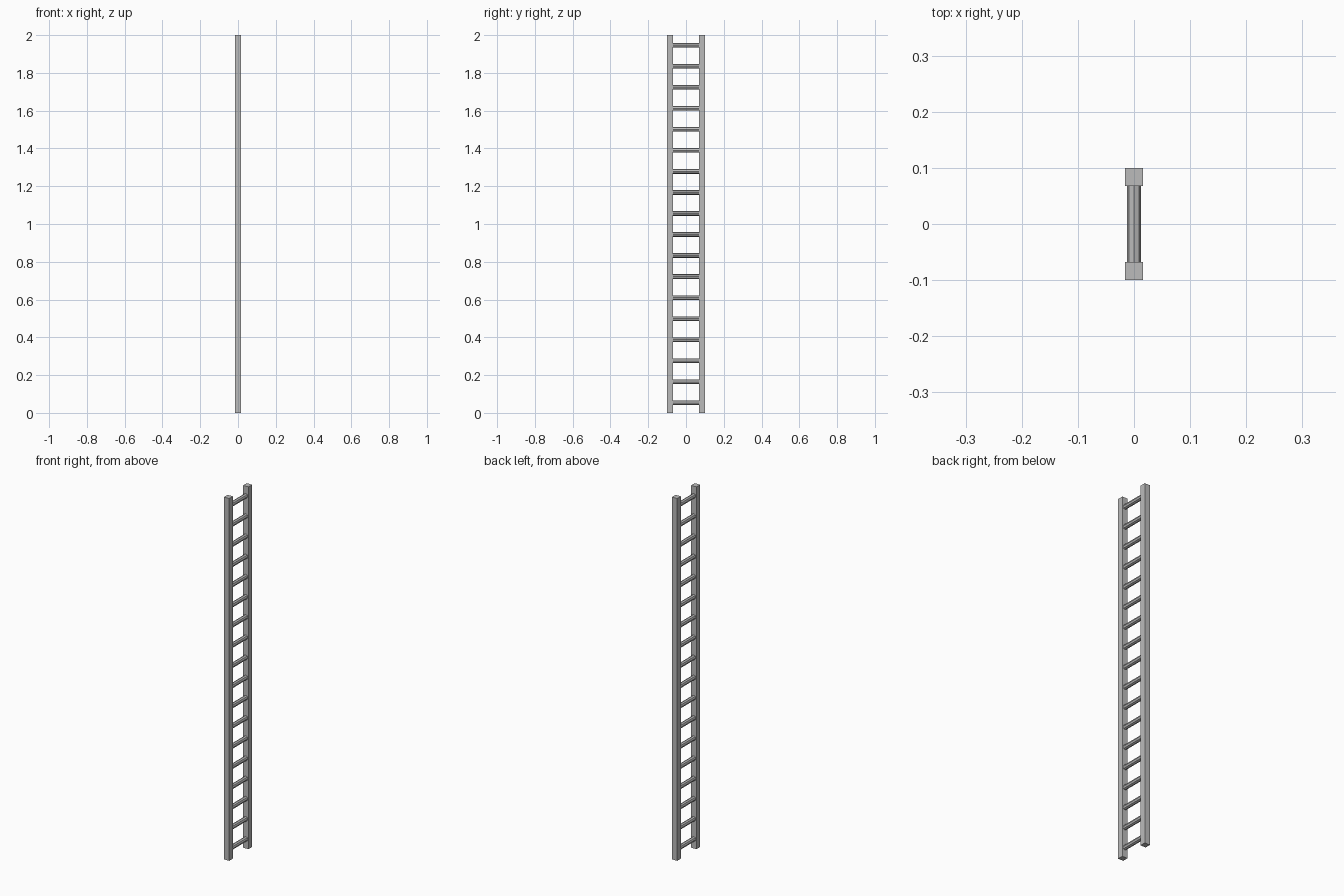
import bpy
from math import pi

cube = bpy.data.objects.get("Cube")
if cube:
    bpy.data.objects.remove(cube, do_unlink=True)

HEIGHT = 2.0
RAIL = 0.032          # square rail thickness
RAIL_Y = 0.084        # rail centre distance
RUNGS = 18
RUNG_RADIUS = 0.0125
FIRST, LAST = 0.053, 1.947

# Single metal colour
metal = bpy.data.materials.new("grey_metal")
metal.use_nodes = True
grey = (0.5, 0.5, 0.5, 1)
metal.diffuse_color = grey
metal.node_tree.nodes["Principled BSDF"].inputs["Base Color"].default_value = grey


def finish(name):
    obj = bpy.context.object
    obj.name = name
    obj.data.materials.append(metal)
    return obj


# Two square side rails
for name, side in (("front_rail", -1), ("back_rail", 1)):
    bpy.ops.mesh.primitive_cube_add(size=1, location=(0, side * RAIL_Y, HEIGHT / 2))
    finish(name).scale = (RAIL, RAIL, HEIGHT)

# Evenly spaced eight-sided rungs between the rails
for i in range(RUNGS):
    z = FIRST + (LAST - FIRST) * i / (RUNGS - 1)
    bpy.ops.mesh.primitive_cylinder_add(
        vertices=8, radius=RUNG_RADIUS, depth=2 * RAIL_Y - RAIL + 0.002,
        location=(0, 0, z), rotation=(pi / 2, 0, 0))
    finish(f"rung_{i + 1}")
